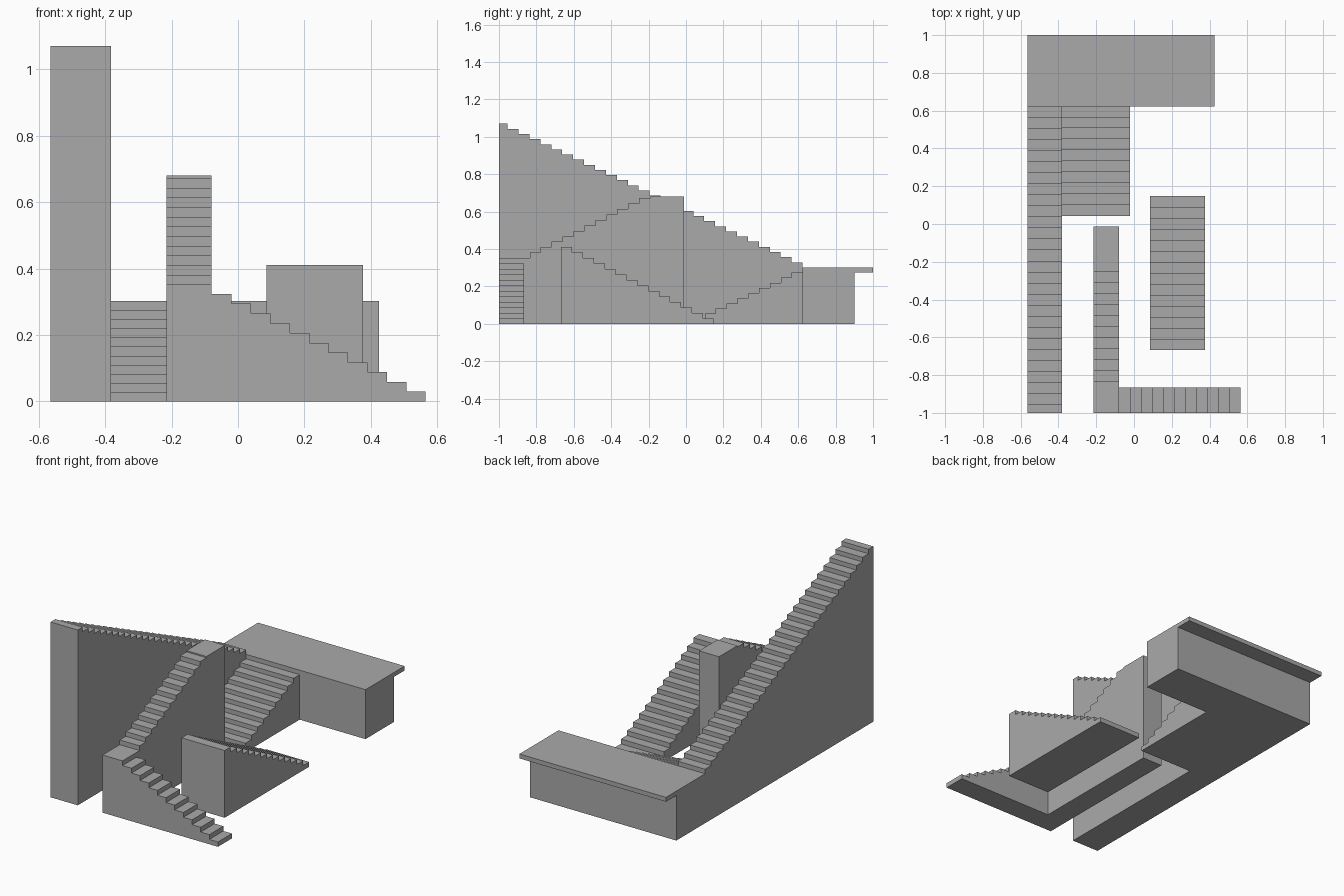
import bpy
import bmesh
from mathutils import Vector

cube = bpy.data.objects.get("Cube")
if cube:
    bpy.data.objects.remove(cube, do_unlink=True)

# Single plain grey
grey = bpy.data.materials.new("concrete_grey")
grey.use_nodes = True
colour = (0.4, 0.4, 0.4, 1)
grey.diffuse_color = colour
grey.node_tree.nodes["Principled BSDF"].inputs["Base Color"].default_value = colour


def extrude_profile(name, profile, axis, low, high):
    """Profile of (run, z) points, extruded along the given axis."""
    def point(run, z):
        return (low, run, z) if axis == "x" else (run, low, z)

    bm = bmesh.new()
    face = bm.faces.new([bm.verts.new(point(r, z)) for r, z in profile])
    offset = Vector((high - low, 0, 0) if axis == "x" else (0, high - low, 0))
    out = bmesh.ops.extrude_face_region(bm, geom=[face])
    moved = [g for g in out["geom"] if isinstance(g, bmesh.types.BMVert)]
    bmesh.ops.translate(bm, verts=moved, vec=offset)
    bmesh.ops.recalc_face_normals(bm, faces=bm.faces)
    mesh = bpy.data.meshes.new(name)
    bm.to_mesh(mesh)
    bm.free()
    mesh.materials.append(grey)
    obj = bpy.data.objects.new(name, mesh)
    bpy.context.collection.objects.link(obj)
    return obj


def stair(name, axis, low, high, foot, tread, base, riser, count, end):
    """Solid stair climbing from foot; the top tread stops at end."""
    profile = [(foot, 0)]
    for i in range(count):
        z = base + riser * (i + 1)
        nose = foot + tread * i
        back = end if i == count - 1 else nose + tread
        profile += [(nose, z), (back, z)]
    profile.append((end, 0))
    return extrude_profile(name, profile, axis, low, high)


def block(name, x0, x1, y0, y1, z0, z1):
    return extrude_profile(name, [(y0, z0), (y1, z0), (y1, z1), (y0, z1)], "x", x0, x1)


TREAD = 0.0584

# Rear platform with a slab overhanging the back
block("platform_body", -0.565, 0.425, 0.623, 0.9, 0, 0.275)
block("platform_slab", -0.565, 0.425, 0.623, 1.0, 0.275, 0.302)

# Tall stair rising forward from the platform
stair("tall_stair", "x", -0.565, -0.382, 0.623, -TREAD, 0.302, 0.02743, 28, -1.0)

# Wide stair rising back to the platform
stair("wide_stair", "x", -0.382, -0.02, 0.043, 0.058, 0, 0.02745, 10, 0.623)

# Corner stair: side flight, landing, upper flight and top platform
stair("side_flight", "y", -1.0, -0.865, 0.565, -TREAD, 0, 0.0294, 11, -0.08)
block("corner_landing", -0.215, -0.08, -1.0, -0.835, 0, 0.352)
stair("upper_flight", "x", -0.215, -0.08, -0.835, TREAD, 0.352, 0.0291, 11, -0.19)
block("upper_platform", -0.215, -0.08, -0.19, -0.012, 0, 0.68)

# Freestanding stair rising toward the front
stair("free_stair", "x", 0.086, 0.377, 0.148, -0.0582, 0, 0.0293, 14, -0.667)
